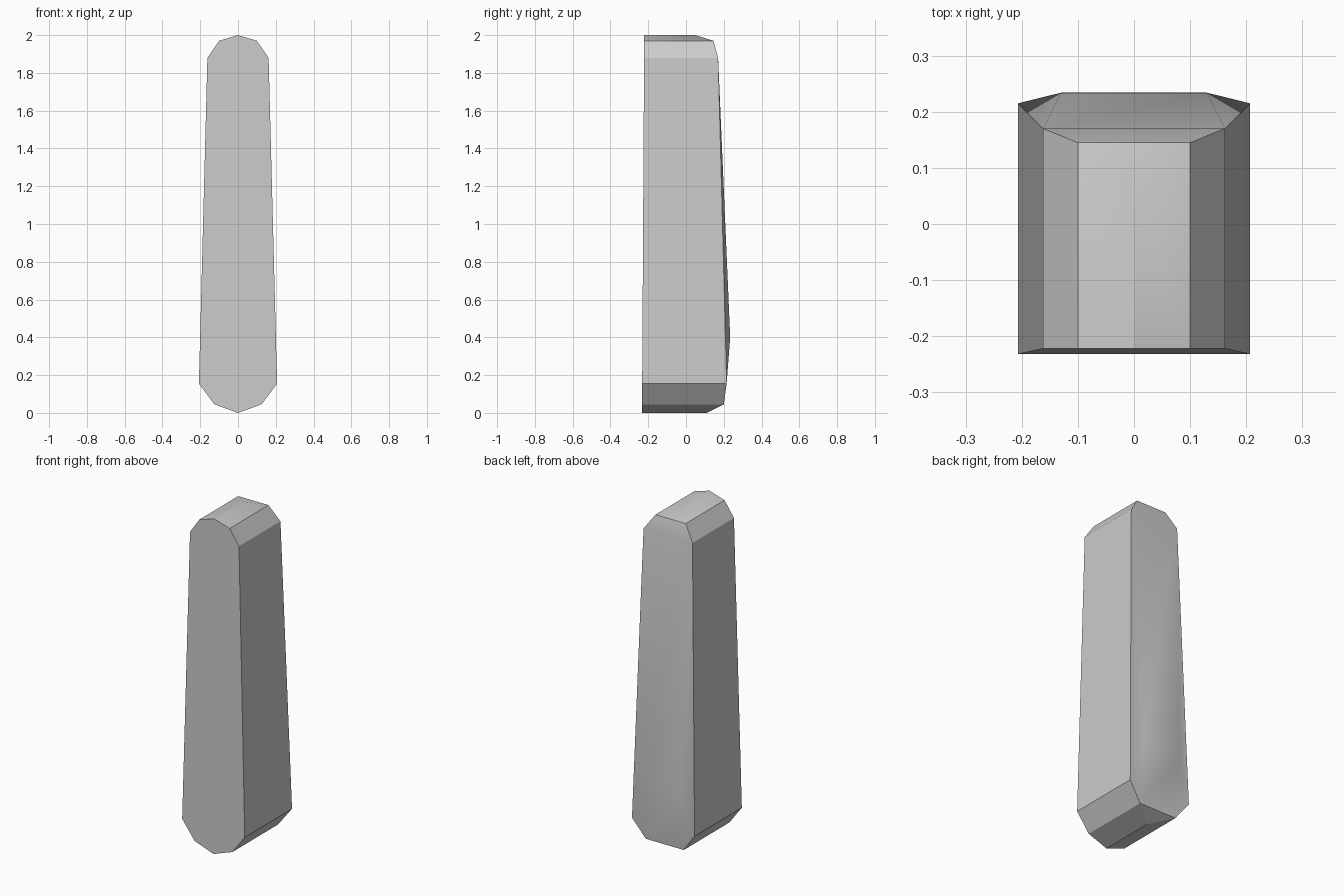
import bpy
import bmesh

cube = bpy.data.objects.get("Cube")
if cube:
    bpy.data.objects.remove(cube, do_unlink=True)

# Plain grey material
grey = bpy.data.materials.new("plain grey")
grey.use_nodes = True
colour = (0.6, 0.6, 0.6, 1)
grey.diffuse_color = colour
grey.node_tree.nodes["Principled BSDF"].inputs["Base Color"].default_value = colour

# Half outline, bottom to top: half width, height, front depth, back depth
profile = [
    (0, 0, -0.232, 0.11),
    (0.125, 0.045, -0.232, 0.20),
    (0.207, 0.155, -0.232, 0.215),
    (0.162, 1.88, -0.222, 0.17),
    (0.10, 1.97, -0.222, 0.145),
    (0, 2, -0.222, 0.05),
]

bm = bmesh.new()
loop = [(w, z, f, b) for w, z, f, b in profile]
loop += [(-w, z, f, b) for w, z, f, b in reversed(profile[1:-1])]
front = [bm.verts.new((x, f, z)) for x, z, f, b in loop]
back = [bm.verts.new((x, b, z)) for x, z, f, b in loop]
n = len(loop)

# Front plate and the rim around the sides
bm.faces.new(front)
for i in range(n):
    j = (i + 1) % n
    bm.faces.new((front[i], back[i], back[j], front[j]))

# Back bulge, with chamfers at both ends
right = bm.verts.new((0.13, 0.234, 0.4))
left = bm.verts.new((-0.13, 0.234, 0.4))
bottom, low_r, mid_r, up_r, top_r, top, top_l, up_l, mid_l, low_l = back
for face in (
    (bottom, low_r, low_l),
    (low_r, low_l, left, right),
    (low_r, mid_r, right),
    (low_l, mid_l, left),
    (mid_r, up_r, right),
    (mid_l, up_l, left),
    (right, left, up_l, up_r),
    (up_r, up_l, top_l, top_r),
    (top_r, top_l, top),
):
    bm.faces.new(face)
bmesh.ops.recalc_face_normals(bm, faces=bm.faces)

mesh = bpy.data.meshes.new("tapered_block")
bm.to_mesh(mesh)
bm.free()
mesh.materials.append(grey)
block = bpy.data.objects.new("tapered_block", mesh)
bpy.context.collection.objects.link(block)

# Soft shading on the bulge, crisp outer edges
bpy.ops.object.select_all(action="DESELECT")
block.select_set(True)
bpy.context.view_layer.objects.active = block
bpy.ops.object.shade_smooth_by_angle(angle=0.44)
